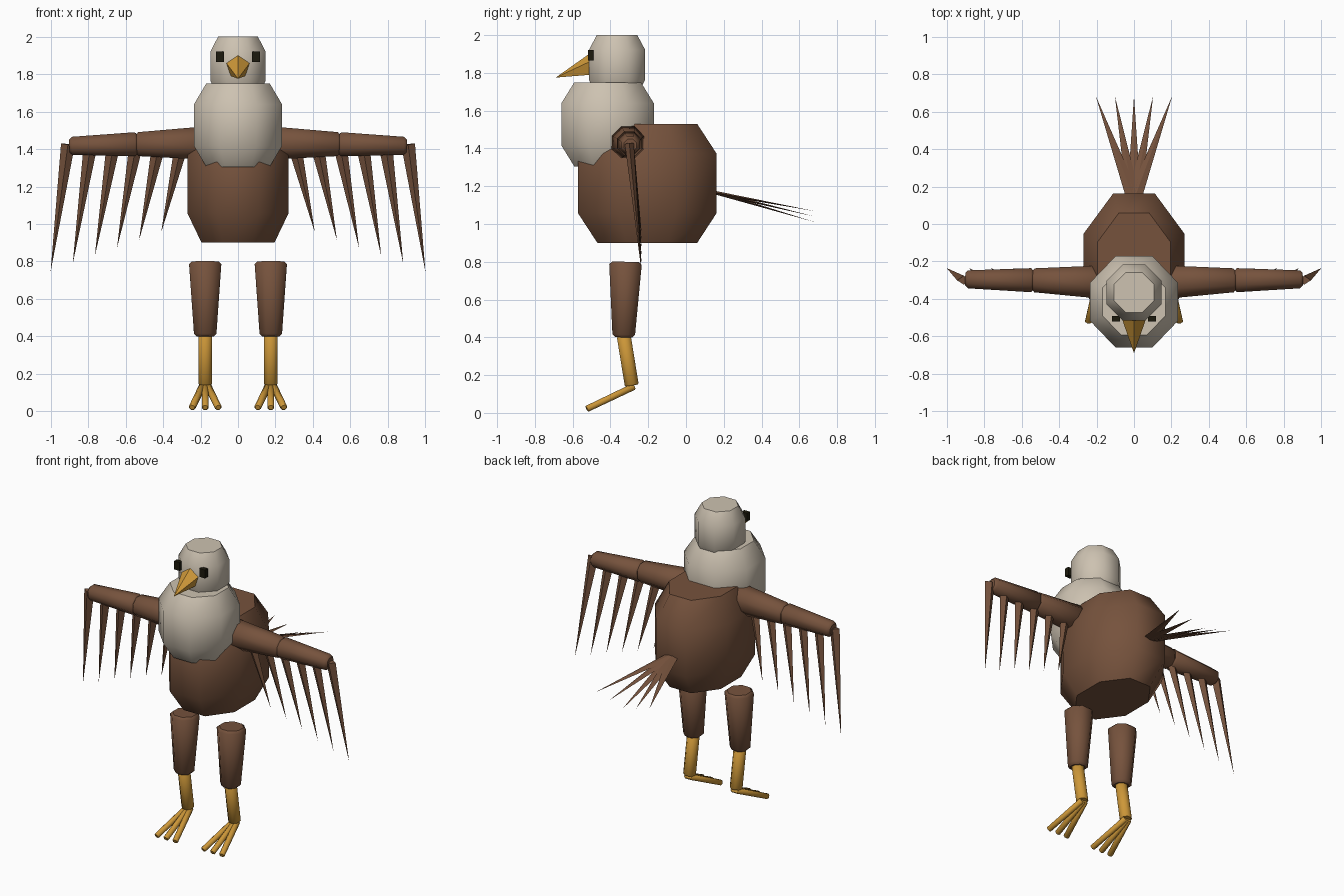
import bpy, bmesh, math
from mathutils import Vector

if "Cube" in bpy.data.objects:
    bpy.data.objects.remove(bpy.data.objects["Cube"])


def material(name, rgb):
    m = bpy.data.materials.new(name)
    m.use_nodes = True
    m.diffuse_color = (*rgb, 1)
    m.node_tree.nodes["Principled BSDF"].inputs["Base Color"].default_value = (*rgb, 1)
    return m


BROWN = material("brown_feather", (0.18, 0.085, 0.046))
WHITE = material("cream_feather", (0.61, 0.54, 0.44))
YELLOW = material("yellow_skin", (0.61, 0.31, 0.04))
BLACK = material("eye_black", (0.012, 0.010, 0.004))
X, Z = Vector((1, 0, 0)), Vector((0, 0, 1))
FLAT = 1 / math.cos(math.pi / 8)  # octagon corner radius for unit flats


def loft(name, mat, rings, u, v, n=8, phase=math.pi / 8, smooth=True):
    """Join rings (centre, radius along u, radius along v); cap both ends."""
    bm = bmesh.new()
    loops = []
    for c, ru, rv in rings:
        angles = [phase + math.tau * k / n for k in range(n)]
        loops.append([bm.verts.new(Vector(c) + u * ru * math.cos(a) + v * rv * math.sin(a))
                      for a in angles])
    for lo, hi in zip(loops, loops[1:]):
        for k in range(n):
            j = (k + 1) % n
            bm.faces.new((lo[k], lo[j], hi[j], hi[k])).smooth = smooth
    bm.faces.new(loops[0])
    if rings[-1][1] > 0:
        bm.faces.new(loops[-1])
    bmesh.ops.remove_doubles(bm, verts=bm.verts, dist=1e-5)
    bmesh.ops.recalc_face_normals(bm, faces=bm.faces)
    me = bpy.data.meshes.new(name)
    bm.to_mesh(me)
    bm.free()
    me.materials.append(mat)
    ob = bpy.data.objects.new(name, me)
    bpy.context.collection.objects.link(ob)
    return ob


def barrel(name, mat, y, z0, z1, rx, ry, taper=0.72):
    """Upright octagonal barrel with chamfered ends."""
    h = z1 - z0
    rings = [((0, y, z0 + h * t), rx * s * FLAT, ry * s * FLAT)
             for t, s in ((0, taper), (0.25, 1), (0.75, 1), (1, taper))]
    return loft(name, mat, rings, X, Vector((0, 1, 0)))


def frame(a, b, side):
    w = (b - a).normalized()
    u = (side - w * side.dot(w)).normalized()
    return u, w.cross(u)


def limb(name, mat, a, b, ra, rb, bevel=0.015):
    """Tapered octagonal limb with small end bevels."""
    a, b = Vector(a), Vector(b)
    w = (b - a).normalized()
    u, v = frame(a, b, X if abs(w.x) < 0.8 else Z)
    rings = [(a, ra - bevel, ra - bevel), (a + w * bevel, ra, ra),
             (b - w * bevel, rb, rb), (b, rb - bevel, rb - bevel)]
    return loft(name, mat, [(c, r * FLAT, q * FLAT) for c, r, q in rings], u, v)


def feather(name, a, b, width, thick):
    """Flat pointed four-sided spike."""
    a, b = Vector(a), Vector(b)
    u, v = frame(a, b, X)
    return loft(name, BROWN, [(a, width, thick), (b, 0, 0)], u, v, 4, 0, False)


# Torso, chest ruff and head
barrel("body", BROWN, -0.205, 0.9, 1.53, 0.27, 0.367)
barrel("chest_ruff", WHITE, -0.415, 1.305, 1.75, 0.235, 0.245)
barrel("head", WHITE, -0.365, 1.685, 2.0, 0.147, 0.149)

# Beak
loft("beak", YELLOW, [((0, -0.505, 1.842), 0.068, 0.064), ((0, -0.69, 1.775), 0, 0)],
     X, Z, 5, math.pi / 2, False)

# Tail fan
for i in range(-2, 3):
    feather(f"tail_feather_{i + 3}", (i * 0.004, 0.15, 1.167),
            (i * 0.102, 0.683, 1.01 + 0.029 * abs(i)), 0.036, 0.009)

for s, label in ((1, "left"), (-1, "right")):
    # Eye
    loft(label + "_eye", BLACK, [((s * 0.095, -0.52, 1.893), 0.03, 0.04),
                                 ((s * 0.095, -0.49, 1.893), 0.03, 0.04)],
         X, Z, 4, math.pi / 4, False)

    # Wing arm
    limb(label + "_upper_wing", BROWN, (s * 0.17, -0.31, 1.432), (s * 0.545, -0.30, 1.426),
         0.088, 0.064)
    limb(label + "_lower_wing", BROWN, (s * 0.535, -0.30, 1.426), (s * 0.9, -0.295, 1.417),
         0.064, 0.048)

    # Flight feathers
    for i in range(6):
        feather(f"{label}_wing_feather_{i + 1}",
                (s * (0.3 + 0.1215 * i), -0.30, 1.425),
                (s * (0.41 + 0.118 * i), -0.235, 0.955 - 0.042 * i), 0.037, 0.024)

    # Leg
    x = s * 0.175
    limb(label + "_thigh", BROWN, (x, -0.32, 0.8), (x, -0.33, 0.4), 0.086, 0.06)
    limb(label + "_shin", YELLOW, (x, -0.33, 0.41), (x, -0.287, 0.145), 0.037, 0.037, 0.006)

    # Toes
    for i in (-1, 0, 1):
        limb(f"{label}_toe_{i + 2}", YELLOW, (x + i * 0.012, -0.275, 0.14),
             (x + i * 0.07, -0.525, 0.021), 0.018, 0.017, 0.004)
